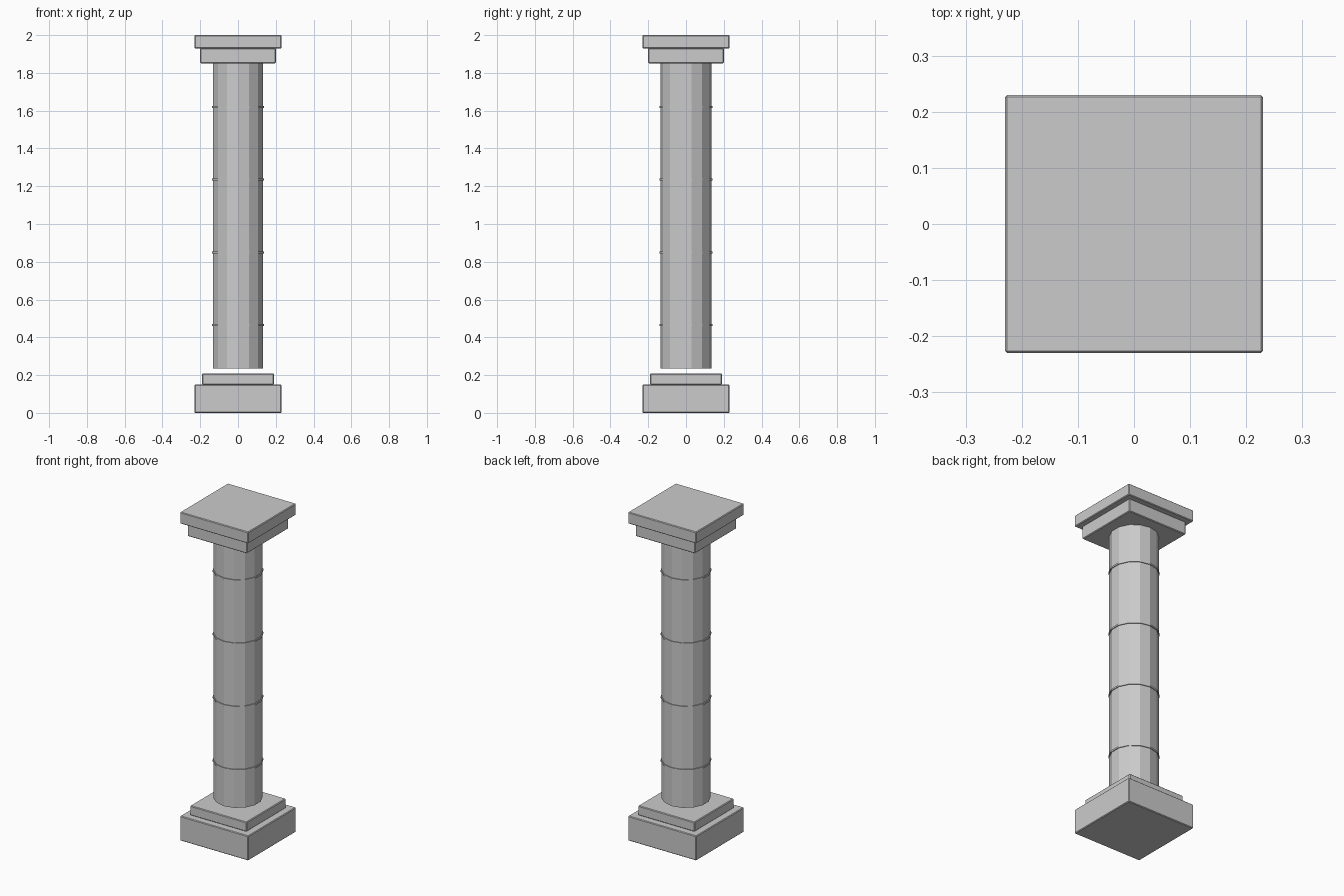
import bpy

if "Cube" in bpy.data.objects:
    bpy.data.objects.remove(bpy.data.objects["Cube"])

SIDES = 14


def slab(name, half, z0, z1):
    """Square block with a slight edge bevel."""
    bpy.ops.mesh.primitive_cube_add(size=1, location=(0, 0, (z0 + z1) / 2))
    ob = bpy.context.object
    ob.name = name
    ob.scale = (2 * half, 2 * half, z1 - z0)
    bpy.ops.object.transform_apply(location=False, rotation=False, scale=True)
    bevel = ob.modifiers.new("edge_bevel", 'BEVEL')
    bevel.width = 0.004
    bevel.segments = 1
    return ob


def drum(name, radius, z0, z1):
    """Flat-sided cylinder with a corner facing the front."""
    bpy.ops.mesh.primitive_cylinder_add(vertices=SIDES, radius=radius,
                                        depth=z1 - z0, location=(0, 0, (z0 + z1) / 2))
    bpy.context.object.name = name


# Stepped base
slab("base_plinth", 0.23, 0.0, 0.15)
slab("base_step", 0.19, 0.15, 0.208)

# Shaft, held slightly above the base, with four thin joint bands
drum("shaft", 0.135, 0.235, 1.85)
for i in range(4):
    z = 0.465 + 0.385 * i
    drum(f"joint_band_{i + 1}", 0.14, z - 0.005, z + 0.005)

# Stepped capital
slab("capital_step", 0.20, 1.85, 1.93)
slab("capital_top", 0.23, 1.93, 2.0)
